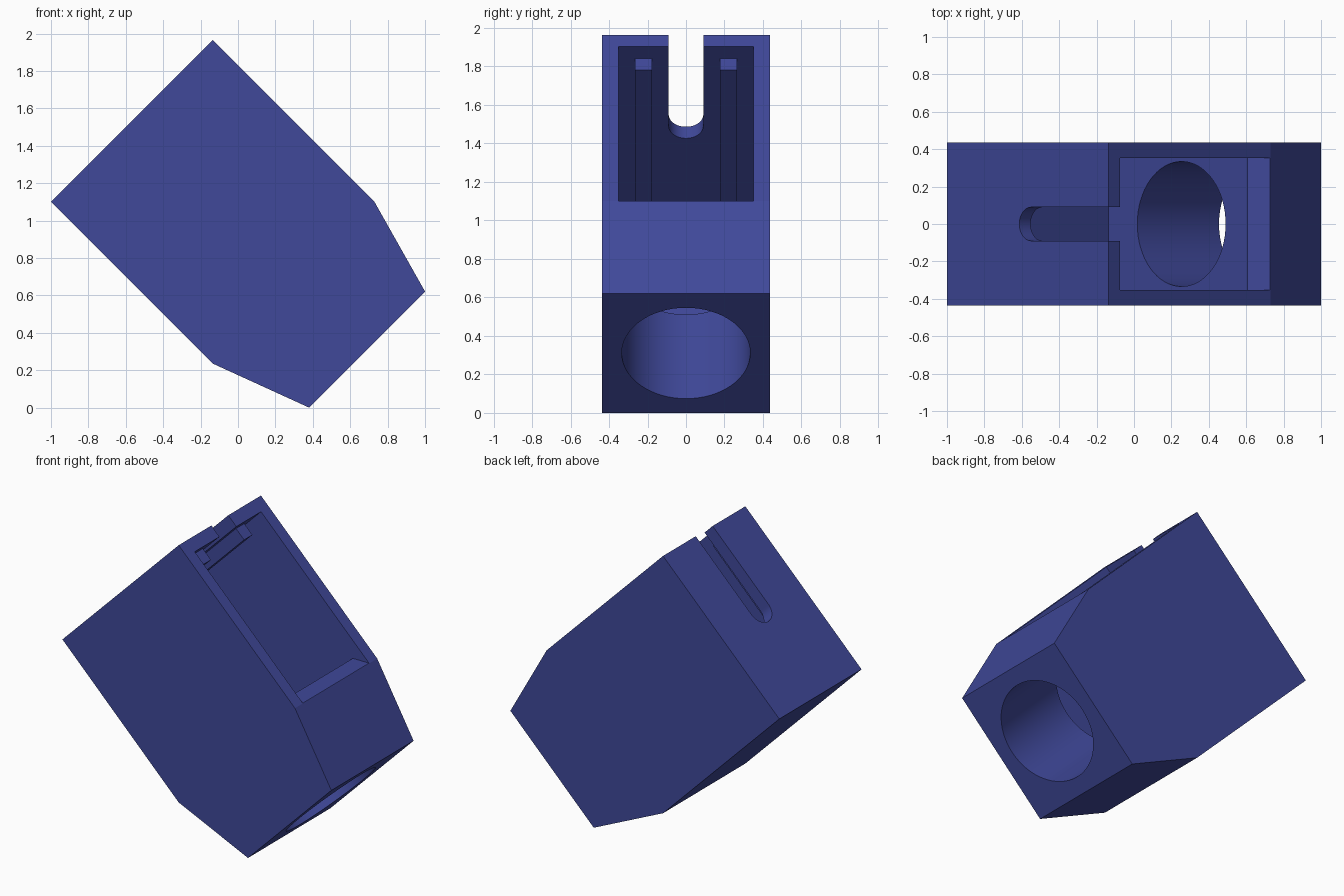
import bpy, bmesh, math
from mathutils import Matrix, Vector

if "Cube" in bpy.data.objects:
    bpy.data.objects.remove(bpy.data.objects["Cube"])

# Tilted frame: local x = long axis (down-right), local z = toward the open side
TILT = Matrix.Translation((-1, 0, 1.1)) @ Matrix.Rotation(math.radians(45), 4, 'Y')
WALL = 0.085
HALF = 0.437
AXIS = 0.637   # height of the bore / slot centre


def prism(name, base, sweep):
    """Extrude a flat outline along a vector, in the tilted frame."""
    bm = bmesh.new()
    face = bm.faces.new([bm.verts.new(p) for p in base])
    top = bmesh.ops.extrude_face_region(bm, geom=[face])['geom']
    bmesh.ops.translate(bm, vec=Vector(sweep),
                        verts=[v for v in top if isinstance(v, bmesh.types.BMVert)])
    bmesh.ops.recalc_face_normals(bm, faces=bm.faces)
    bm.transform(TILT)
    mesh = bpy.data.meshes.new(name)
    bm.to_mesh(mesh)
    bm.free()
    ob = bpy.data.objects.new(name, mesh)
    bpy.context.collection.objects.link(ob)
    return ob


def side_prism(name, profile, y0, y1):
    return prism(name, [(a, y0, b) for a, b in profile], (0, y1 - y0, 0))


def combine(target, tool, operation):
    tool.hide_render = True
    mod = target.modifiers.new(tool.name, 'BOOLEAN')
    mod.object, mod.operation, mod.solver = tool, operation, 'EXACT'
    bpy.context.view_layer.objects.active = target
    bpy.ops.object.modifier_apply(modifier=mod.name)
    bpy.data.objects.remove(tool)


def arc(radius, start, end, n):
    return [(radius * math.cos(start + (end - start) * i / n),
             radius * math.sin(start + (end - start) * i / n)) for i in range(n + 1)]


# Outer block with tapered lower end
housing = side_prism("housing", [(0, 0), (0, 1.223), (1.223, 1.223),
                                 (1.754, 1.075), (1.754, 0.198), (1.223, 0)], -HALF, HALF)

# Pocket with chamfered floor lip
pocket = side_prism("pocket_cutter", [(WALL, WALL), (WALL, 1.4), (1.4, 1.402),
                                      (1.136, 1.138), (1.136, WALL)],
                    -HALF + WALL, HALF - WALL)
combine(housing, pocket, 'DIFFERENCE')

# Round bore through the lower end
circle = arc(0.334, 0, 2 * math.pi, 64)[:-1]
bore = prism("bore_cutter", [(1.0, y, AXIS + b) for y, b in circle], (1, 0, 0))
combine(housing, bore, 'DIFFERENCE')

# Round-ended slot in the upper end wall
outline = arc(0.09, math.pi, 2 * math.pi, 24) + [(0.09, 0.8), (-0.09, 0.8)]
slot = prism("slot_cutter", [(-0.1, y, AXIS + b) for y, b in outline], (0.24, 0, 0))
combine(housing, slot, 'DIFFERENCE')

# Two ribs on the inside of the slotted wall
for s in (-1, 1):
    rib = side_prism("rib", [(0.05, 0.05), (2 * WALL, 0.05), (2 * WALL, 1.134), (0.05, 1.134)],
                     s * 0.22 - 0.044, s * 0.22 + 0.044)
    combine(housing, rib, 'UNION')

# Blue finish
blue = bpy.data.materials.new("blue")
blue.diffuse_color = (0.05, 0.065, 0.32, 1)
blue.use_nodes = True
blue.node_tree.nodes["Principled BSDF"].inputs["Base Color"].default_value = blue.diffuse_color
housing.data.materials.clear()
housing.data.materials.append(blue)
for p in housing.data.polygons:
    p.material_index = 0
bpy.ops.object.select_all(action='DESELECT')
housing.select_set(True)
bpy.context.view_layer.objects.active = housing
bpy.ops.object.shade_smooth_by_angle(angle=math.radians(30))
for p in housing.data.polygons:      # planar sides stay flat, small bore facets stay smooth
    if p.area > 0.1:
        p.use_smooth = False
